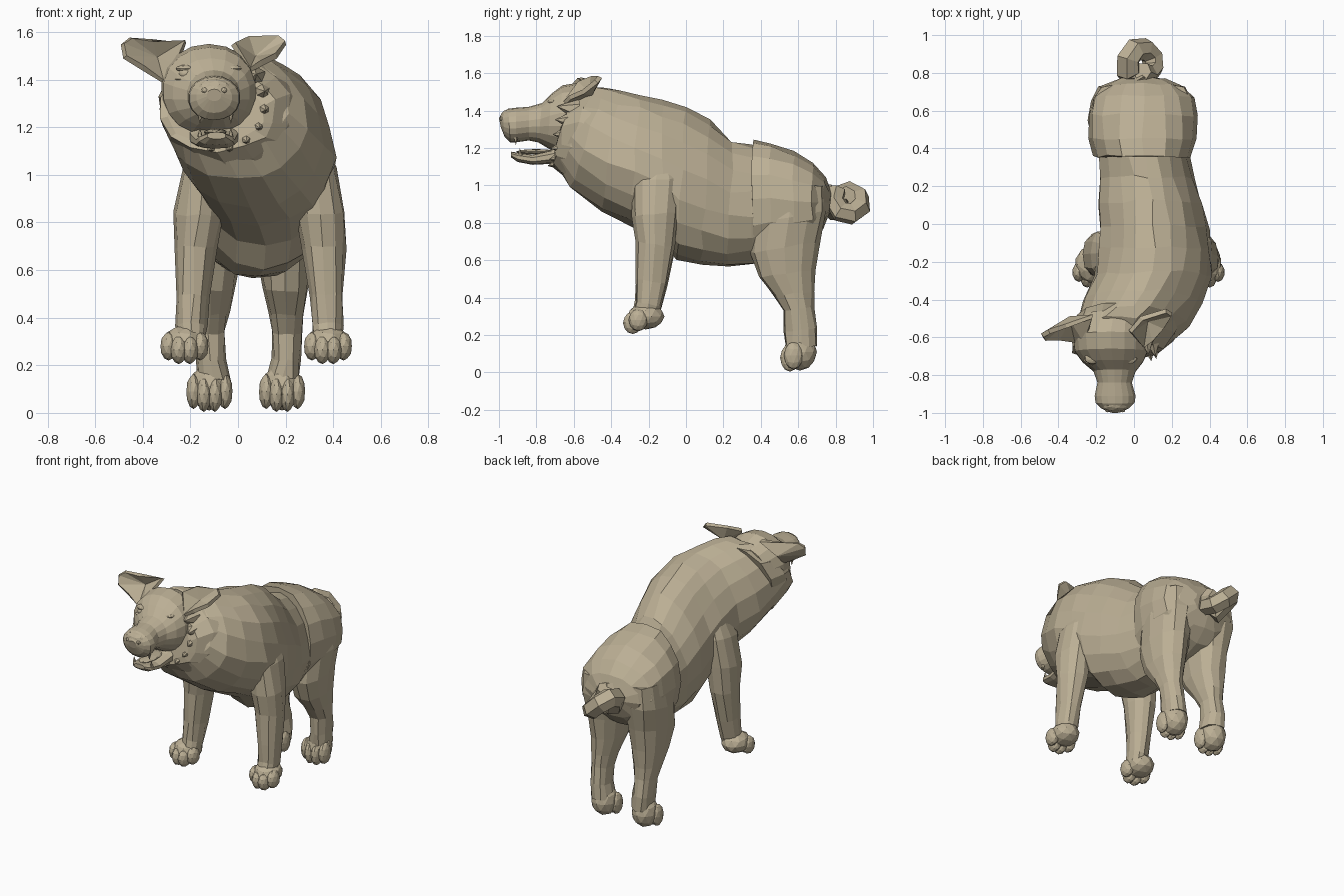
import bpy, bmesh, math, random
from mathutils import Vector, Matrix

random.seed(4)
coat = bpy.data.materials.new("coat")
coat.diffuse_color = (0.50, 0.43, 0.30, 1)


def finish(bm, name, smooth=False):
    bmesh.ops.recalc_face_normals(bm, faces=bm.faces)
    me = bpy.data.meshes.new(name)
    bm.to_mesh(me)
    bm.free()
    me.materials.append(coat)
    for p in me.polygons:
        p.use_smooth = smooth
    ob = bpy.data.objects.new(name, me)
    bpy.context.collection.objects.link(ob)
    return ob


def loft(name, sections, n=14, power=0.9, jitter=0.0, pear=0.0):
    """Each section: (y, z) of one edge, (y, z) of the opposite edge, x min, x max."""
    bm = bmesh.new()
    rings = []
    for ay, az, by, bz, x0, x1 in sections:
        c = Vector(((x0 + x1) / 2, (ay + by) / 2, (az + bz) / 2))
        up = Vector((0, (ay - by) / 2, (az - bz) / 2))
        ring = []
        for i in range(n):
            a = 2 * math.pi * i / n
            s, k = math.sin(a), math.cos(a)
            s = math.copysign(abs(s) ** power, s)
            k = math.copysign(abs(k) ** power, k)
            w = (x1 - x0) / 2 * s * (1 - pear * max(k, 0))
            j = Vector([random.uniform(-jitter, jitter) for _ in range(3)])
            ring.append(bm.verts.new(c + up * k + Vector((w, 0, 0)) + j))
        rings.append(ring)
    for r, q in zip(rings, rings[1:]):
        for i in range(n):
            bm.faces.new((r[i], r[(i + 1) % n], q[(i + 1) % n], q[i]))
    bm.faces.new(rings[0])
    bm.faces.new(rings[-1])
    return finish(bm, name)


def blobs(name, items, sub=2, smooth=False):
    """Ellipsoids joined in one mesh: (centre, radii)."""
    bm = bmesh.new()
    for c, r in items:
        m = Matrix.Translation(c) @ Matrix.Diagonal((*r, 1))
        bmesh.ops.create_icosphere(bm, subdivisions=sub, radius=1, matrix=m)
    return finish(bm, name, smooth)


def spikes(name, items, sides=5):
    """Cones: (base, tip, base radius)."""
    bm = bmesh.new()
    for b, t, r in items:
        b, t = Vector(b), Vector(t)
        rot = (t - b).to_track_quat('Z', 'Y').to_matrix().to_4x4()
        bmesh.ops.create_cone(bm, cap_ends=True, segments=sides, radius1=r, radius2=0,
                              depth=(t - b).length, matrix=Matrix.Translation((b + t) / 2) @ rot)
    return finish(bm, name)


def ear(name, rim, hollow):
    bm = bmesh.new()
    vs = [bm.verts.new(p) for p in rim]
    c = bm.verts.new(hollow)
    for i in range(len(vs)):
        bm.faces.new((vs[i], vs[(i + 1) % len(vs)], c))
    mod = finish(bm, name).modifiers.new("thickness", 'SOLIDIFY')
    mod.thickness = 0.025
    mod.offset = 0


def flip(sections, total):
    return [(a, b, c, d, total - x1, total - x0) for a, b, c, d, x0, x1 in sections]


# Torso and chest
loft("torso", [
    (0.45, 1.18, 0.45, 0.62, -0.15, 0.27),
    (0.36, 1.22, 0.35, 0.575, -0.19, 0.30),
    (0.25, 1.24, 0.22, 0.565, -0.19, 0.33),
    (0.12, 1.35, 0.08, 0.57, -0.19, 0.37),
    (0.00, 1.41, -0.05, 0.61, -0.19, 0.40),
    (-0.12, 1.45, -0.13, 0.70, -0.20, 0.415),
    (-0.25, 1.485, -0.30, 0.79, -0.22, 0.41),
    (-0.35, 1.51, -0.46, 0.86, -0.27, 0.36),
    (-0.43, 1.53, -0.62, 0.98, -0.31, 0.29),
    (-0.49, 1.53, -0.69, 1.09, -0.33, 0.21),
    (-0.56, 1.49, -0.69, 1.14, -0.29, 0.12)], 18, 0.92, 0.01, 0.22)

# Thick neck ruff around the jaws
loft("neck_ruff", [
    (-0.42, 1.51, -0.60, 0.99, -0.30, 0.27),
    (-0.53, 1.49, -0.67, 1.06, -0.335, 0.22),
    (-0.62, 1.44, -0.71, 1.10, -0.335, 0.16),
    (-0.65, 1.39, -0.70, 1.14, -0.29, 0.10)], 14, 0.9, 0.012)

# Hindquarters, overlapping the torso with a visible seam
loft("hindquarters", [
    (0.36, 1.245, 0.35, 0.60, -0.21, 0.305),
    (0.45, 1.23, 0.45, 0.62, -0.235, 0.33),
    (0.58, 1.18, 0.57, 0.65, -0.24, 0.34),
    (0.68, 1.12, 0.67, 0.69, -0.215, 0.315),
    (0.74, 1.05, 0.73, 0.76, -0.16, 0.25),
    (0.775, 0.97, 0.76, 0.85, -0.07, 0.16)], 16, 0.9, 0.008)

# Legs, mirrored about the slightly offset body line
front = [
    (-0.22, 1.20, -0.08, 1.20, 0.22, 0.33),
    (-0.29, 1.02, -0.03, 1.04, 0.24, 0.415),
    (-0.29, 0.83, -0.04, 0.86, 0.24, 0.45),
    (-0.27, 0.70, -0.06, 0.67, 0.27, 0.45),
    (-0.265, 0.50, -0.10, 0.47, 0.30, 0.44),
    (-0.27, 0.38, -0.13, 0.35, 0.31, 0.44),
    (-0.29, 0.30, -0.16, 0.27, 0.32, 0.43)]
hind = [
    (0.40, 1.00, 0.74, 1.00, 0.10, 0.31),
    (0.36, 0.80, 0.75, 0.86, 0.07, 0.33),
    (0.345, 0.64, 0.715, 0.70, 0.075, 0.315),
    (0.39, 0.51, 0.69, 0.55, 0.10, 0.295),
    (0.47, 0.41, 0.68, 0.43, 0.125, 0.28),
    (0.52, 0.33, 0.68, 0.35, 0.14, 0.27),
    (0.525, 0.22, 0.70, 0.24, 0.14, 0.265),
    (0.53, 0.14, 0.70, 0.14, 0.12, 0.26)]
for side, fs, hs in (("right", front, hind),
                     ("left", flip(front, 0.18), flip(hind, 0.085))):
    loft(side + "_front_leg", fs, 12, 0.92, 0.006)
    loft(side + "_hind_leg", hs, 12, 0.92, 0.006)

# Paws with four rounded toes
for side, fx, hx in (("right", 0.378, 0.185), ("left", -0.225, -0.12)):
    fore = [((fx, -0.215, 0.30), (0.088, 0.10, 0.07))]
    rear = [((hx, 0.61, 0.11), (0.083, 0.09, 0.10))]
    for i, o in enumerate((-0.066, -0.023, 0.023, 0.066)):
        inner = i in (1, 2)
        fy, fz = (-0.285, 0.265) if inner else (-0.255, 0.28)
        hy, hz = (0.555, 0.078) if inner else (0.575, 0.09)
        fore.append(((fx + o, fy, fz), (0.036, 0.052, 0.06)))
        rear.append(((hx + o, hy, hz), (0.032, 0.052, 0.074)))
    blobs(side + "_front_paw", fore)
    blobs(side + "_hind_paw", rear)

# Thick curled tail
pts = [(0.04, 0.72, 0.96)]
for i in range(9):
    a = math.radians(180 - i * 50)
    d = -0.05 + 0.012 * i
    c, s = 0.07 * math.cos(a), 0.085 * math.sin(a)
    pts.append((0.04 - 0.6 * s + 0.8 * d, 0.86 + c, 0.905 + 0.8 * s + 0.6 * d))
cu = bpy.data.curves.new("tail", 'CURVE')
cu.dimensions = '3D'
cu.bevel_depth = 0.068
cu.bevel_resolution = 1
cu.use_fill_caps = True
cu.materials.append(coat)
sp = cu.splines.new('POLY')
sp.points.add(len(pts) - 1)
for i, (p, q) in enumerate(zip(sp.points, pts)):
    p.co = (*q, 1)
    p.radius = 1.08 - 0.035 * i
sp.use_smooth = False
bpy.context.collection.objects.link(bpy.data.objects.new("tail", cu))

# Head with snout
loft("head", [
    (-0.46, 1.50, -0.50, 1.17, -0.28, 0.07),
    (-0.57, 1.55, -0.62, 1.15, -0.325, 0.08),
    (-0.66, 1.535, -0.69, 1.17, -0.315, 0.075),
    (-0.72, 1.49, -0.74, 1.20, -0.275, 0.05),
    (-0.77, 1.44, -0.79, 1.23, -0.215, 0.01),
    (-0.84, 1.42, -0.84, 1.24, -0.195, -0.01),
    (-0.91, 1.415, -0.91, 1.23, -0.21, 0.01),
    (-0.95, 1.41, -0.94, 1.23, -0.205, 0.005),
    (-0.98, 1.39, -0.97, 1.26, -0.175, -0.025),
    (-1.00, 1.36, -0.99, 1.31, -0.13, -0.07)], 18, 0.95)

# Open lower jaw, tongue and small teeth
loft("lower_jaw", [
    (-0.62, 1.25, -0.60, 1.10, -0.22, 0.02),
    (-0.72, 1.19, -0.72, 1.115, -0.20, 0.0),
    (-0.82, 1.165, -0.82, 1.11, -0.18, -0.01),
    (-0.90, 1.175, -0.90, 1.125, -0.165, -0.02),
    (-0.935, 1.18, -0.935, 1.15, -0.13, -0.05)], 10, 0.8)
blobs("tongue", [((-0.095, -0.80, 1.18), (0.05, 0.11, 0.014))])
teeth = []
for x in (-0.16, -0.03):
    teeth.append(((x, -0.91, 1.255), (x, -0.91, 1.215), 0.012))
    teeth.append(((x, -0.885, 1.16), (x, -0.89, 1.20), 0.012))
spikes("teeth", teeth)

# Nose pad, nostrils, eyes, lids and cheeks
blobs("nose", [((-0.10, -0.955, 1.36), (0.075, 0.04, 0.045))])
blobs("nostrils", [((-0.10 + s * 0.04, -0.985, 1.355), (0.014, 0.012, 0.012)) for s in (-1, 1)])
for side, x, s in (("left", -0.22, -1), ("right", -0.025, 1)):
    blobs(side + "_eye", [((x, -0.72, 1.425), (0.03, 0.026, 0.024))], 2, True)
    blobs(side + "_eyelid", [((x, -0.71, 1.447), (0.042, 0.032, 0.016)),
                             ((x + 0.01 * s, -0.715, 1.403), (0.038, 0.03, 0.012))])

# Cupped ears
ear("left_ear", [(-0.22, -0.49, 1.56), (-0.36, -0.54, 1.565), (-0.45, -0.57, 1.575),
                 (-0.485, -0.59, 1.55), (-0.475, -0.61, 1.495), (-0.40, -0.61, 1.45),
                 (-0.31, -0.62, 1.39), (-0.26, -0.62, 1.46)], (-0.34, -0.50, 1.49))
ear("right_ear", [(-0.02, -0.57, 1.55), (0.04, -0.50, 1.58), (0.17, -0.46, 1.58),
                  (0.20, -0.48, 1.555), (0.16, -0.55, 1.50), (0.10, -0.62, 1.47),
                  (0.05, -0.65, 1.44)], (0.07, -0.51, 1.49))

# Fur tufts behind the right cheek and under the throat
tufts = []
for i in range(7):
    a = math.radians(-100 + i * 23)
    c, s = math.cos(a), math.sin(a)
    base = Vector((-0.08 + 0.18 * c, -0.60 + 0.03 * s, 1.30 + 0.17 * s))
    tufts.append((base, base + Vector((0.02 * c, -0.11, 0.03 * s)), 0.06))
spikes("cheek_tufts", tufts, 6)
